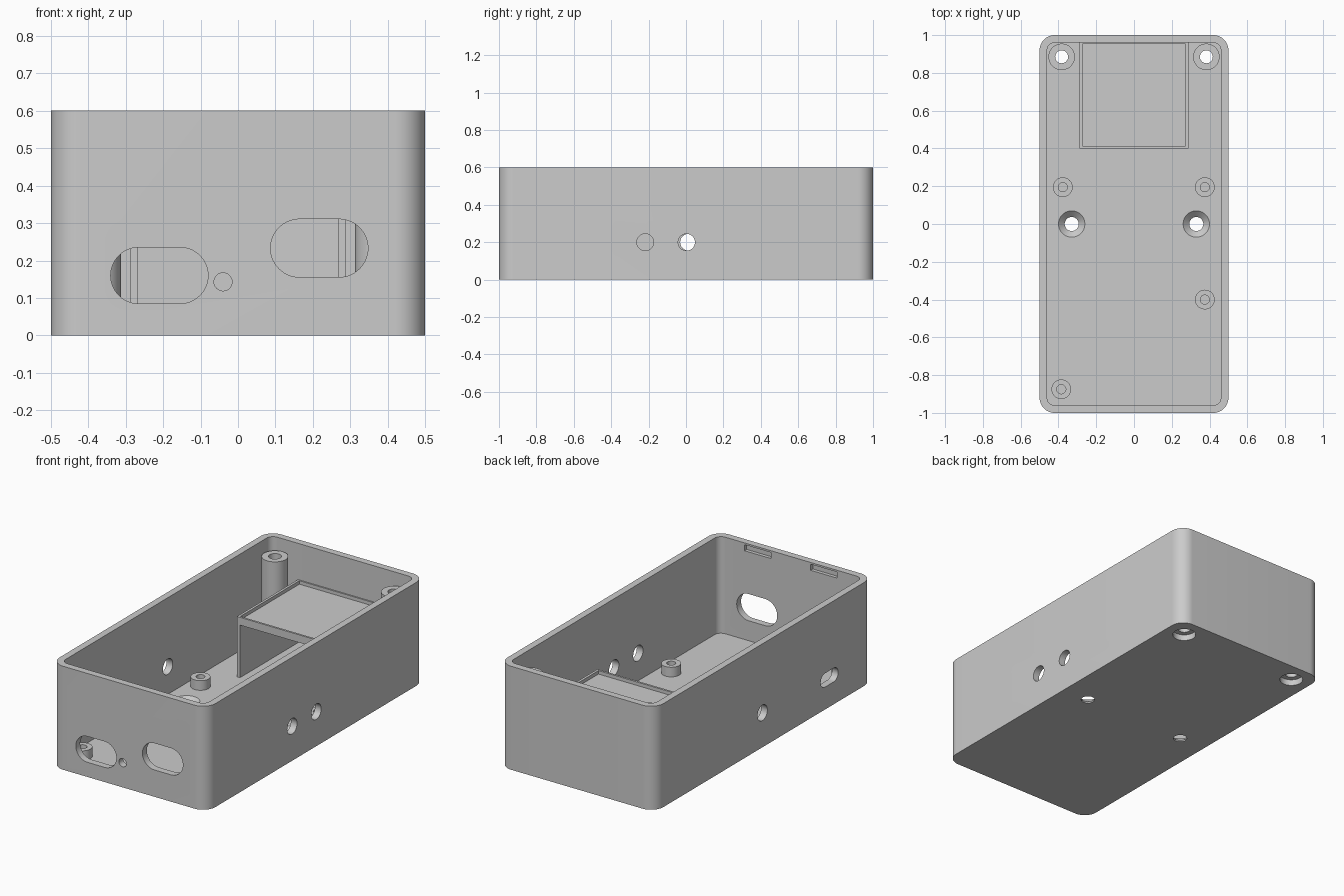
import bpy
import bmesh
from math import cos, sin, pi, radians

if "Cube" in bpy.data.objects:
    bpy.data.objects.remove(bpy.data.objects["Cube"], do_unlink=True)

GREY = (0.6, 0.6, 0.6, 1.0)
plastic = bpy.data.materials.new("grey plastic")
plastic.use_nodes = True
plastic.diffuse_color = GREY
plastic.node_tree.nodes["Principled BSDF"].inputs["Base Color"].default_value = GREY

WALL, FLOOR, HEIGHT = 0.04, 0.04, 0.6


def rounded(w, h, r, steps=14):
    """Rounded rectangle outline about the origin; r = half the height gives a slot."""
    if r == 0:
        return [(w/2, h/2), (-w/2, h/2), (-w/2, -h/2), (w/2, -h/2)]
    pts = []
    for q, (sx, sy) in enumerate([(1, 1), (-1, 1), (-1, -1), (1, -1)]):
        for i in range(steps + 1):
            a = (q + i / steps) * pi / 2
            pts.append((sx * (w/2 - r) + r * cos(a), sy * (h/2 - r) + r * sin(a)))
    return pts


def prism(name, size, r, centre, lo, hi, axis="Z", flare=1.0):
    """Extrude a rounded outline along an axis; flare scales the far end."""
    bm = bmesh.new()
    rings = []
    for t, k in ((lo, 1.0), (hi, flare)):
        ring = []
        for u, v in rounded(size[0], size[1], r):
            u, v = u * k + centre[0], v * k + centre[1]
            ring.append(bm.verts.new({"X": (t, u, v), "Y": (u, t, v), "Z": (u, v, t)}[axis]))
        rings.append(ring)
    n = len(rings[0])
    for i in range(n):
        j = (i + 1) % n
        bm.faces.new((rings[0][i], rings[0][j], rings[1][j], rings[1][i]))
    bm.faces.new(rings[0][::-1])
    bm.faces.new(rings[1])
    bmesh.ops.remove_doubles(bm, verts=bm.verts, dist=1e-5)
    bmesh.ops.recalc_face_normals(bm, faces=bm.faces)
    mesh = bpy.data.meshes.new(name)
    bm.to_mesh(mesh)
    bm.free()
    mesh.materials.append(plastic)
    ob = bpy.data.objects.new(name, mesh)
    bpy.context.collection.objects.link(ob)
    return ob


def cylinder(name, r, centre, lo, hi, axis="Z", flare=1.0):
    return prism(name, (2 * r, 2 * r), r, centre, lo, hi, axis, flare)


def cut(ob, *cutters):
    """Subtract the cutters, bake the result and remove them."""
    for c in cutters:
        c.hide_render = True
        m = ob.modifiers.new("cut", "BOOLEAN")
        m.operation, m.solver, m.object = "DIFFERENCE", "EXACT", c
    deps = bpy.context.evaluated_depsgraph_get()
    mesh = bpy.data.meshes.new_from_object(ob.evaluated_get(deps))
    ob.modifiers.clear()
    ob.data = mesh
    for c in cutters:
        bpy.data.objects.remove(c, do_unlink=True)


def smooth(ob):
    bpy.ops.object.select_all(action="DESELECT")
    ob.select_set(True)
    bpy.context.view_layer.objects.active = ob
    bpy.ops.object.shade_smooth_by_angle(angle=radians(30))


# Open case with hollow interior
case = prism("case", (1, 2), 0.08, (0, 0), 0, HEIGHT)
cut(case, prism("cavity", (1 - 2*WALL, 2 - 2*WALL), 0.04, (0, 0), FLOOR, 0.7))

cutters = [
    # Front openings
    prism("port_a", (0.26, 0.15), 0.075, (-0.21, 0.16), -1.1, -0.9, "Y"),
    prism("port_b", (0.26, 0.155), 0.0775, (0.217, 0.233), -1.1, -0.9, "Y"),
    cylinder("pin_hole", 0.024, (-0.04, 0.143), -1.1, -0.9, "Y"),
    # Side openings
    cylinder("left_hole_a", 0.045, (-0.218, 0.2), 0.4, 0.6, "X"),
    cylinder("left_hole_b", 0.045, (0.003, 0.2), 0.4, 0.6, "X"),
    cylinder("right_hole", 0.045, (0.014, 0.2), -0.6, -0.4, "X"),
    prism("right_slot", (0.16, 0.08), 0.04, (-0.6, 0.17), -0.6, -0.4, "X"),
]
for s in (-1, 1):
    cutters += [
        # Lid catches inside the front wall
        prism("catch", (0.17, 0.035), 0, (s * 0.212, 0.572), -0.98, -0.9, "Y"),
        # Countersunk floor holes
        cylinder("floor_hole", 0.037, (s * 0.33, 0), -0.1, 0.02),
        cylinder("countersink", 0.037, (s * 0.33, 0), 0.008, 0.044, flare=2.0),
        # Screw head recesses under the tall posts
        cylinder("recess", 0.063, (s * 0.383, 0.885), -0.1, 0.1),
    ]
cut(case, *cutters)
smooth(case)


def post(name, r, hole, centre, top, hole_from):
    ob = cylinder(name, r, centre, FLOOR - 0.005, top)
    cut(ob, cylinder("bore", hole, centre, hole_from, top + 0.1))
    smooth(ob)


# Tall corner posts, bored right through
for side, s in (("right", -1), ("left", 1)):
    post(side + "_tall_post", 0.07, 0.034, (s * 0.383, 0.885), 0.528, -0.1)

# Short board standoffs
for i, c in enumerate([(-0.377, 0.195), (0.375, 0.195), (0.375, -0.4), (-0.385, -0.875)]):
    post("standoff_%d" % (i + 1), 0.052, 0.024, c, 0.096, FLOOR + 0.002)

# Raised shelf with a rim, carried by two side panels
shelf = prism("shelf", (0.575, 0.563), 0, (0, 0.6815), 0.345, 0.39)
cut(shelf, prism("tray", (0.546, 0.54), 0, (0, 0.682), 0.37, 0.5))
for side, s in (("right", -1), ("left", 1)):
    prism(side + "_shelf_panel", (0.02, 0.563), 0, (s * 0.2775, 0.6815), FLOOR - 0.005, 0.345)
